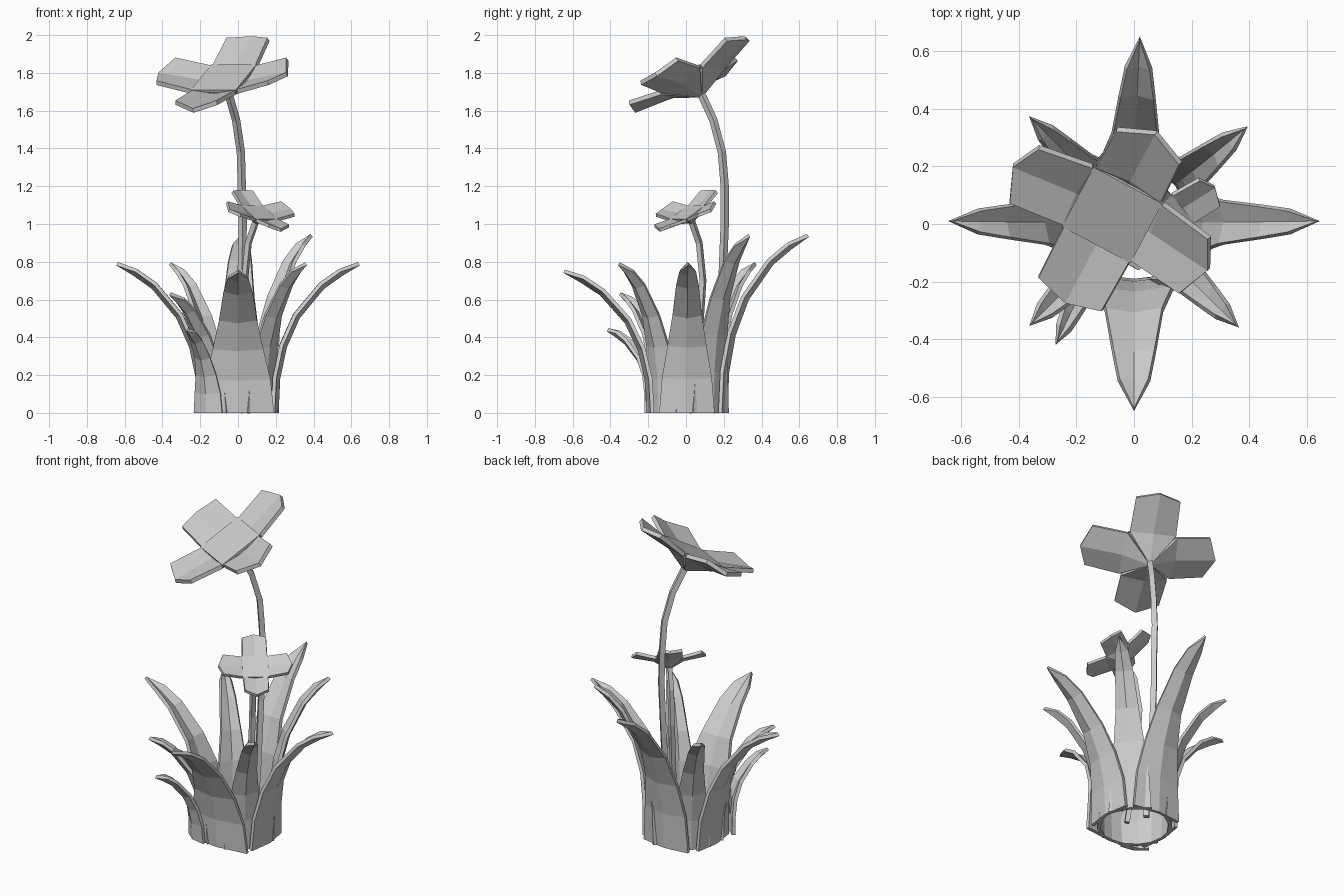
import bpy, bmesh, math
from mathutils import Vector, Matrix

if "Cube" in bpy.data.objects:
    bpy.data.objects.remove(bpy.data.objects["Cube"])


def make_object(name, verts, faces, thickness):
    me = bpy.data.meshes.new(name)
    me.from_pydata(verts, [], faces)
    bm = bmesh.new()
    bm.from_mesh(me)
    bmesh.ops.remove_doubles(bm, verts=bm.verts, dist=0.0005)
    bmesh.ops.recalc_face_normals(bm, faces=bm.faces)
    bm.to_mesh(me)
    bm.free()
    ob = bpy.data.objects.new(name, me)
    bpy.context.collection.objects.link(ob)
    sol = ob.modifiers.new("thickness", 'SOLIDIFY')
    sol.thickness = thickness
    sol.offset = 0
    return ob


# Leaf stations: outward fraction, height fraction, width fraction
LEAF = [(0, 0, 1), (.02, .23, .9), (.10, .44, .7), (.26, .64, .52),
        (.56, .84, .39), (.79, .93, .28), (1, 1, 0)]


def leaf(name, base, tip, height, half_width):
    base, tip = Vector((*base, 0)), Vector((*tip, 0))
    out = tip - base
    reach = out.length
    out.normalize()
    side = Vector((-out.y, out.x, 0))
    up = Vector((0, 0, 1))
    verts, faces = [], []
    for i, (o, z, w) in enumerate(LEAF[:-1]):
        o2, z2, _ = LEAF[i + 1]
        slope = out * (o2 - o) * reach + up * (z2 - z) * height
        inward = side.cross(slope).normalized()
        if inward.dot(out) > 0:
            inward.negate()
        if i == 0:
            inward = -out
        mid = base + out * o * reach + up * z * height
        edge = mid + inward * 0.022
        verts += [edge - side * w * half_width, mid, edge + side * w * half_width]
        if i:
            a = 3 * (i - 1)
            faces += [(a, a + 1, a + 4, a + 3), (a + 1, a + 2, a + 5, a + 4)]
    n = len(verts)
    verts.append(tip + up * height)
    faces += [(n - 3, n - 2, n), (n - 2, n - 1, n)]
    make_object(name, verts, faces, 0.02)


def flower(name, base, heading, size):
    m = (Matrix.Translation(base) @ Matrix.Rotation(math.radians(heading - 90), 4, 'Z')
         @ Matrix.Rotation(math.radians(30), 4, 'X') @ Matrix.Scale(size, 4))
    # One petal: base, shoulder (left, mid, right), tip (left, mid, right)
    petal = [(0, 0, 0), (-.13, .14, .10), (0, .15, .085), (.13, .14, .10),
             (-.125, .335, .15), (0, .385, .13), (.125, .335, .15)]
    verts, faces = [], []
    for k in range(4):
        spin = m @ Matrix.Rotation(k * math.pi / 2, 4, 'Z')
        a = len(verts)
        verts += [spin @ Vector(p) for p in petal]
        faces += [tuple(a + j for j in f) for f in
                  ((0, 2, 1), (0, 3, 2), (1, 2, 5, 4), (2, 3, 6, 5))]
    make_object(name + "_petals", verts, faces, 0.024 * size ** 0.5)
    # Square flower centre
    c = 0.135
    square = [(-c, -c, .105), (c, -c, .105), (c, c, .105), (-c, c, .105)]
    make_object(name + "_centre", [m @ Vector(p) for p in square], [(0, 1, 2, 3)], 0.015 * size)


def stem(name, points, radius):
    cu = bpy.data.curves.new(name, 'CURVE')
    cu.dimensions = '3D'
    cu.bevel_depth = radius
    cu.bevel_resolution = 0
    cu.use_fill_caps = True
    sp = cu.splines.new('POLY')
    sp.use_smooth = False
    sp.points.add(len(points) - 1)
    for p, co in zip(sp.points, points):
        p.co = (*co, 1)
    ob = bpy.data.objects.new(name, cu)
    bpy.context.collection.objects.link(ob)


# Leaf rosette
leaf("front_leaf", (0, -.2), (0, -.645), .75, .19)
leaf("right_leaf", (.205, .005), (.64, .01), .79, .145)
leaf("left_leaf", (-.205, .005), (-.64, .01), .79, .145)
leaf("back_leaf", (0, .21), (.02, .645), .94, .155)
leaf("back_right_leaf", (.15, .14), (.39, .335), .94, .12)
leaf("front_right_leaf", (.14, -.14), (.36, -.355), .79, .11)
leaf("back_left_leaf", (-.14, .15), (-.36, .37), .79, .11)
leaf("front_left_leaf", (-.15, -.14), (-.36, -.35), .63, .11)
leaf("small_leaf", (-.165, -.195), (-.27, -.415), .44, .08)

# Tall flower and short flower
stem("tall_stem", [(.02, .13, 0), (.02, .17, .4), (.02, .195, .75), (.025, .205, 1.0),
                   (.02, .205, 1.2), (.015, .19, 1.38), (-.01, .145, 1.55), (-.05, .08, 1.69)], .022)
stem("short_stem", [(.06, .01, 0), (.04, .07, .4), (.035, .09, .7),
                    (.055, .07, .9), (.095, .03, 1.015)], .019)
flower("tall_flower", (-.05, .08, 1.68), 62, 1.0)
flower("short_flower", (.095, .03, 1.01), 128, .54)
